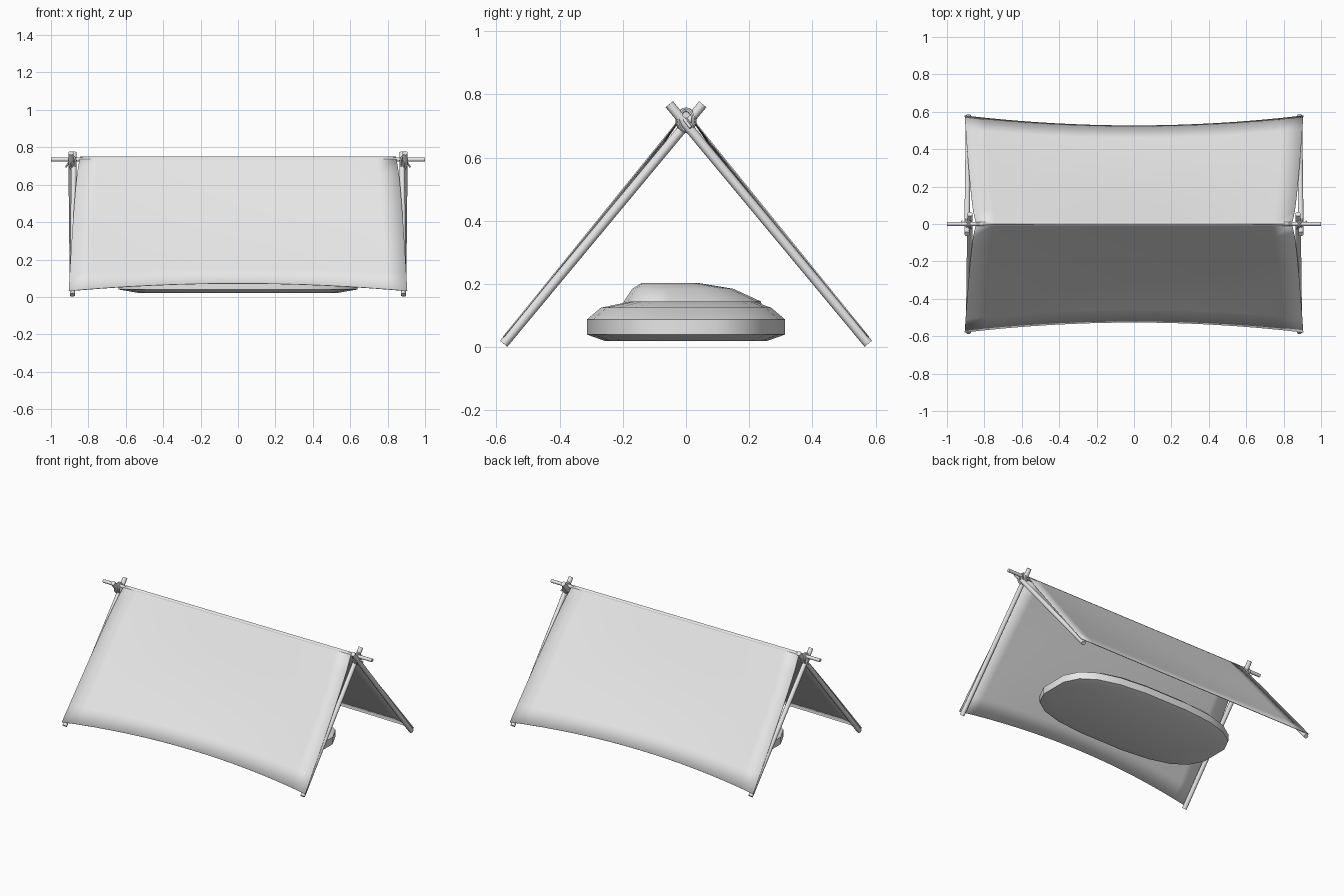
import bpy, bmesh, math
from mathutils import Vector

cube = bpy.data.objects.get("Cube")
if cube:
    bpy.data.objects.remove(cube, do_unlink=True)

grey = bpy.data.materials.new("plain grey")
grey.use_nodes = True
GREY = (0.8, 0.8, 0.8, 1)
grey.diffuse_color = GREY
grey.node_tree.nodes["Principled BSDF"].inputs["Base Color"].default_value = GREY


def finish(obj, angle=40):
    obj.data.materials.append(grey)
    bpy.ops.object.select_all(action="DESELECT")
    obj.select_set(True)
    bpy.context.view_layer.objects.active = obj
    bpy.ops.object.shade_smooth_by_angle(angle=math.radians(angle))
    return obj


def from_bmesh(name, bm, angle=40):
    bmesh.ops.recalc_face_normals(bm, faces=bm.faces)
    mesh = bpy.data.meshes.new(name)
    bm.to_mesh(mesh)
    bm.free()
    obj = bpy.data.objects.new(name, mesh)
    bpy.context.collection.objects.link(obj)
    return finish(obj, angle)


def pole(name, a, b, radius):
    a, b = Vector(a), Vector(b)
    bpy.ops.mesh.primitive_cylinder_add(vertices=10, radius=radius, depth=(b - a).length,
                                        location=(a + b) / 2)
    obj = bpy.context.object
    obj.name = name
    obj.rotation_euler = (b - a).to_track_quat("Z", "Y").to_euler()
    return finish(obj)


def loft(name, rings, half_x, half_y, sides=20):
    """Stack of rounded-rectangle rings: (z, scale, x shift, y shift)."""
    bm = bmesh.new()
    loops = []
    for z, s, dx, dy in rings:
        loop = []
        for i in range(sides):
            t = 2 * math.pi * (i + 0.5) / sides
            c, n = math.cos(t), math.sin(t)
            x = math.copysign(abs(c) ** 0.75, c) * half_x * s + dx
            y = math.copysign(abs(n) ** 0.65, n) * half_y * s + dy
            loop.append(bm.verts.new((x, y, z)))
        loops.append(loop)
    for lo, hi in zip(loops, loops[1:]):
        for i in range(sides):
            j = (i + 1) % sides
            bm.faces.new((lo[i], lo[j], hi[j], hi[i]))
    bm.faces.new(loops[0])
    bm.faces.new(loops[-1])
    return from_bmesh(name, bm, 35)


# Ridge pole and crossed legs with rope lashings
pole("ridge_pole", (-1, 0, 0.735), (1, 0, 0.735), 0.011)
for side, sx in (("left", 1), ("right", -1)):
    for end, sy in (("front", -1), ("back", 1)):
        x = sx * 0.885
        pole(f"{end}_{side}_leg", (x, sy * 0.577, 0.011),
             (x + sx * sy * 0.008, -sy * 0.053, 0.769), 0.015)
    for k, tilt in enumerate((-35, 0, 35)):
        bpy.ops.mesh.primitive_torus_add(
            major_segments=20, minor_segments=6, major_radius=0.028, minor_radius=0.006,
            location=(x, 0, 0.718), rotation=(0, math.radians(90), math.radians(tilt)))
        rope = bpy.context.object
        rope.name = f"{side}_lashing_{k + 1}"
        rope.scale = (1.2, 1, 1)
        finish(rope)
    pole(f"{side}_rope_end", (sx * 0.89, -0.02, 0.74), (sx * 0.92, 0.015, 0.695), 0.005)

# Canopy: one sheet folded over the ridge, with edges drawn in between the ties
NX, NV = 16, 8
bm = bmesh.new()
rows = []
for r in range(-NV, NV + 1):
    v = abs(r) / NV
    sy = 1 if r > 0 else -1
    half = 0.845 + 0.06 * v ** 0.65
    row = []
    for i in range(NX + 1):
        u = 2 * i / NX - 1
        belly = 1 - u * u
        y = sy * v * (0.58 - 0.053 * belly * v)
        z = 0.75 - v * (0.717 - 0.04 * belly * v)
        sag = 0.02 * belly * math.sin(math.pi * v)
        row.append(bm.verts.new((u * half, y - sy * sag * 0.78, z - sag * 0.62)))
    rows.append(row)
for a, b in zip(rows, rows[1:]):
    for i in range(NX):
        bm.faces.new((a[i], a[i + 1], b[i + 1], b[i]))
canopy = from_bmesh("canopy", bm)
thick = canopy.modifiers.new("thickness", "SOLIDIFY")
thick.thickness = 0.004

# Bedroll: flat rounded base, low blanket and a raised hump towards one end
loft("bedroll", [(0.02, 0.82, 0, 0), (0.04, 1, 0, 0), (0.088, 1, 0, 0),
                 (0.125, 0.86, 0, 0), (0.145, 0.62, 0, 0.02)], 0.645, 0.316)
loft("pillow_hump", [(0.1, 1, -0.25, 0.02), (0.145, 0.95, -0.25, 0.02),
                     (0.185, 0.7, -0.25, -0.01), (0.203, 0.4, -0.25, -0.05)], 0.3, 0.23)
